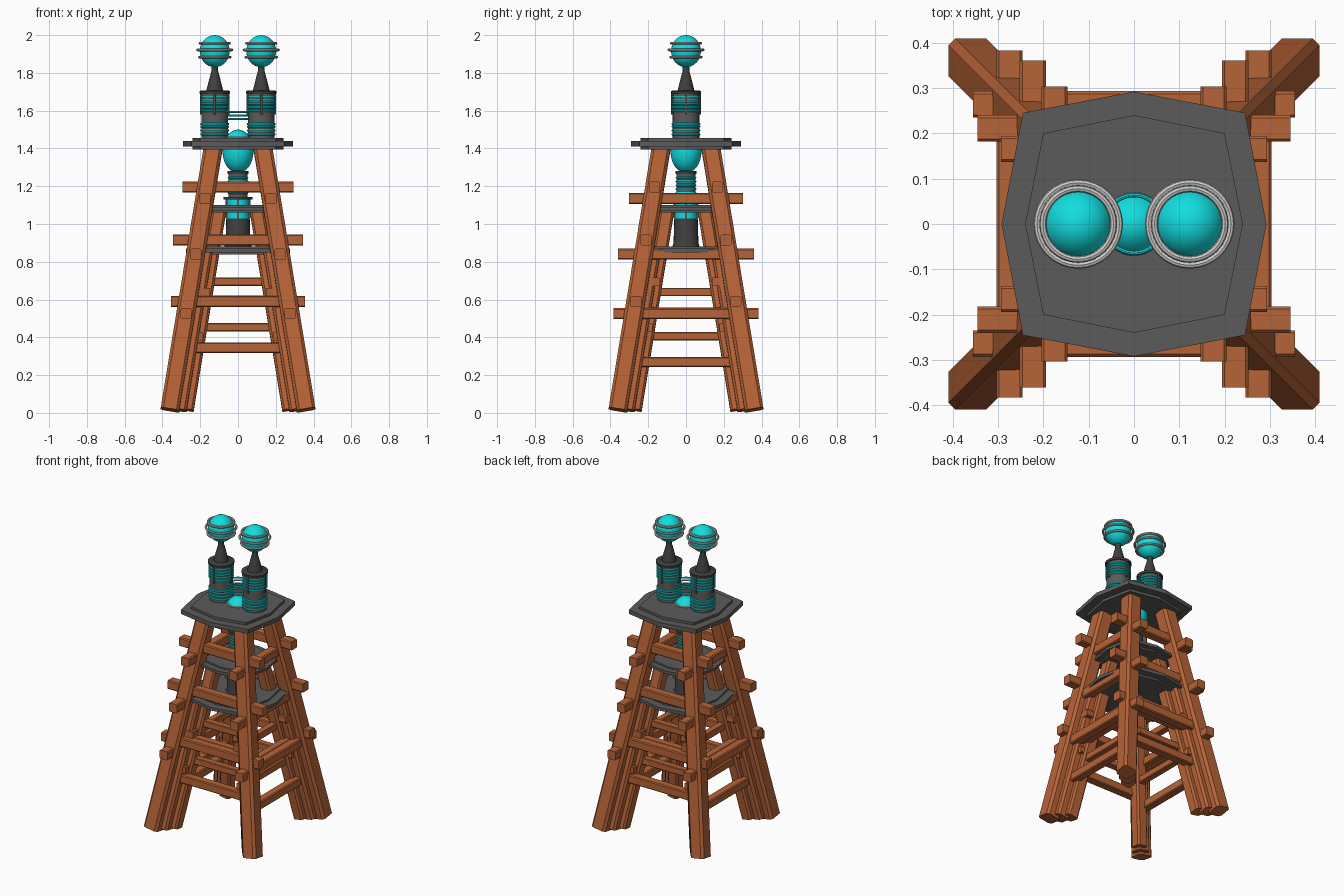
import bpy, bmesh, math
from mathutils import Vector

if "Cube" in bpy.data.objects:
    bpy.data.objects.remove(bpy.data.objects["Cube"])


def material(name, rgb):
    m = bpy.data.materials.new(name)
    m.diffuse_color = (*rgb, 1)
    m.use_nodes = True
    m.node_tree.nodes["Principled BSDF"].inputs["Base Color"].default_value = m.diffuse_color
    return m


WOOD = material("brown wood", (0.47, 0.125, 0.038))
GREY = material("grey metal", (0.105, 0.105, 0.105))
DARK = material("dark metal", (0.05, 0.05, 0.05))
CYAN = material("cyan glow", (0.006, 0.72, 0.74))
PALE = material("pale metal", (0.62, 0.6, 0.58))


def make(name, bm, mat, smooth=False):
    bmesh.ops.recalc_face_normals(bm, faces=bm.faces)
    me = bpy.data.meshes.new(name)
    bm.to_mesh(me)
    bm.free()
    me.materials.append(mat)
    ob = bpy.data.objects.new(name, me)
    bpy.context.collection.objects.link(ob)
    if smooth:
        bpy.ops.object.select_all(action='DESELECT')
        bpy.context.view_layer.objects.active = ob
        ob.select_set(True)
        bpy.ops.object.shade_smooth_by_angle(angle=math.radians(35))
    return ob


def loft(bm, rings):
    """Join equal-length point rings into a closed solid."""
    vs = [[bm.verts.new(p) for p in r] for r in rings]
    n = len(vs[0])
    for a, b in zip(vs, vs[1:]):
        for i in range(n):
            j = (i + 1) % n
            bm.faces.new((a[i], a[j], b[j], b[i]))
    bm.faces.new(vs[0][::-1])
    bm.faces.new(vs[-1])


def section(h, c):
    """Square of half width h with chamfered corners."""
    k = h - c
    return [(h, -k), (h, k), (k, h), (-k, h), (-h, k), (-h, -k), (-k, -h), (k, -h)]


def leg(name, sx, sy, base, top, height, h):
    bm = bmesh.new()
    rings = []
    for z, off in ((0.016, base), (height, top)):
        rings.append([(sx * off + u, sy * off + v, z + 0.16 * (u * sx + v * sy))
                      for u, v in section(h, h * 0.3)])
    loft(bm, rings)
    make(name, bm, WOOD)


def beam(name, axis, side, off, z, half, h):
    bm = bmesh.new()
    rings = []
    for t in (-half, half):
        rings.append([(t, side * off + u, z + v) if axis == 'x' else (side * off + u, t, z + v)
                      for u, v in section(h, h * 0.2)])
    loft(bm, rings)
    make(name, bm, WOOD)


def tower(name, base, top, height, h, bh, xs, ys):
    """Four leaning legs tied by through beams; xs and ys hold (z, half length)."""
    for sx in (-1, 1):
        for sy in (-1, 1):
            leg(name + "_leg", sx, sy, base, top, height, h)
    for axis, rows in (('x', xs), ('y', ys)):
        for z, half in rows:
            off = base + (top - base) * z / height
            for s in (-1, 1):
                beam(name + "_beam_" + axis, axis, s, off, z, half, bh)


# three nested timber towers
tower("outer", 0.36, 0.132, 1.40, 0.049, 0.029,
      [(0.59, 0.355), (0.915, 0.345), (1.195, 0.293)],
      [(0.525, 0.383), (0.84, 0.36), (1.135, 0.303)])
tower("middle", 0.315, 0.178, 0.85, 0.043, 0.027,
      [(0.345, 0.30), (0.595, 0.26)], [(0.27, 0.31), (0.53, 0.27)])
tower("inner", 0.272, 0.10, 1.07, 0.037, 0.022,
      [(0.453, 0.265), (0.695, 0.25)], [(0.405, 0.28), (0.64, 0.26)])


# eight-cornered platforms: wide rim plate with a thicker inset plate
def plate(name, z, s, t):
    for part, corner, mid, half in (("_rim", 0.245, 0.292, t * 0.45), ("_core", 0.2, 0.24, t)):
        pts = [(mid, 0), (corner, corner), (0, mid), (-corner, corner),
               (-mid, 0), (-corner, -corner), (0, -mid), (corner, -corner)]
        bm = bmesh.new()
        loft(bm, [[(x * s, y * s, z + d) for x, y in pts] for d in (-half, half)])
        make(name + part, bm, GREY)


plate("top_platform", 1.425, 1.0, 0.03)
plate("middle_platform", 1.08, 0.74, 0.02)
plate("lower_platform", 0.86, 0.94, 0.022)


# turned parts
def lathe(name, x, profile, mat, n=24):
    bm = bmesh.new()
    loft(bm, [[(x + r * math.cos(2 * math.pi * i / n), r * math.sin(2 * math.pi * i / n), z)
               for i in range(n)] for r, z in profile])
    make(name, bm, mat, True)


def ring(name, x, z, R, r, mat, n=32, m=8):
    bm = bmesh.new()
    vs = [[bm.verts.new((x + (R + r * math.cos(2 * math.pi * j / m)) * math.cos(2 * math.pi * i / n),
                         (R + r * math.cos(2 * math.pi * j / m)) * math.sin(2 * math.pi * i / n),
                         z + r * math.sin(2 * math.pi * j / m)))
           for j in range(m)] for i in range(n)]
    for i in range(n):
        for j in range(m):
            a, b = vs[i], vs[(i + 1) % n]
            k = (j + 1) % m
            bm.faces.new((a[j], b[j], b[k], a[k]))
    make(name, bm, mat, True)


def ball(name, x, z, r, rz):
    bm = bmesh.new()
    bmesh.ops.create_uvsphere(bm, u_segments=32, v_segments=16, radius=r)
    for v in bm.verts:
        v.co = Vector((v.co.x + x, v.co.y, v.co.z * rz / r + z))
    make(name, bm, CYAN, True)


def strips(name, x, r, z0, z1):
    """Four upright bars around a coil."""
    for i in range(4):
        a = i * math.pi / 2
        cx, cy = x + r * math.cos(a), r * math.sin(a)
        bm = bmesh.new()
        loft(bm, [[(cx + u, cy + v, z) for u, v in section(0.006, 0.001)] for z in (z0, z1)])
        make(name, bm, GREY)


# twin coils on the top platform
for x in (-0.123, 0.123):
    lathe("coil_body", x, [(0.071, 1.45), (0.071, 1.69)], GREY)
    lathe("coil_cap", x, [(0.078, 1.688), (0.08, 1.692), (0.08, 1.702), (0.074, 1.706)], DARK)
    lathe("coil_spire", x, [(0.046, 1.70), (0.04, 1.725), (0.027, 1.775), (0.018, 1.81), (0.018, 1.85)], DARK)
    for z in (1.475, 1.495, 1.515, 1.53, 1.60, 1.618, 1.636, 1.654, 1.672):
        ring("coil_winding", x, z, 0.07, 0.0065, CYAN)
    strips("coil_bar", x, 0.073, 1.58, 1.69)
    ball("coil_globe", x, 1.915, 0.079, 0.085)
    for z, R in ((1.883, 0.081), (1.922, 0.091), (1.957, 0.078)):
        ring("globe_hoop", x, z, R, 0.0075, PALE)

# central core rising through the platforms
lathe("core_base", 0, [(0.075, 0.87), (0.066, 0.90), (0.062, 1.03)], DARK)
lathe("core_glow", 0, [(0.06, 1.03), (0.06, 1.13)], CYAN)
strips("core_bar", 0, 0.06, 1.03, 1.13)
lathe("core_flange", 0, [(0.078, 1.13), (0.078, 1.142)], DARK)
lathe("core_neck", 0, [(0.05, 1.14), (0.05, 1.27)], GREY)
for z in (1.165, 1.185, 1.205, 1.225, 1.245):
    ring("core_winding", 0, z, 0.049, 0.006, CYAN)
lathe("core_collar", 0, [(0.056, 1.265), (0.056, 1.28)], DARK)
ball("core_globe", 0, 1.385, 0.082, 0.115)
ring("core_globe_hoop", 0, 1.458, 0.064, 0.006, PALE)
for z in (1.555, 1.575, 1.593):
    ring("floating_hoop", 0, z, 0.064, 0.005, CYAN)
